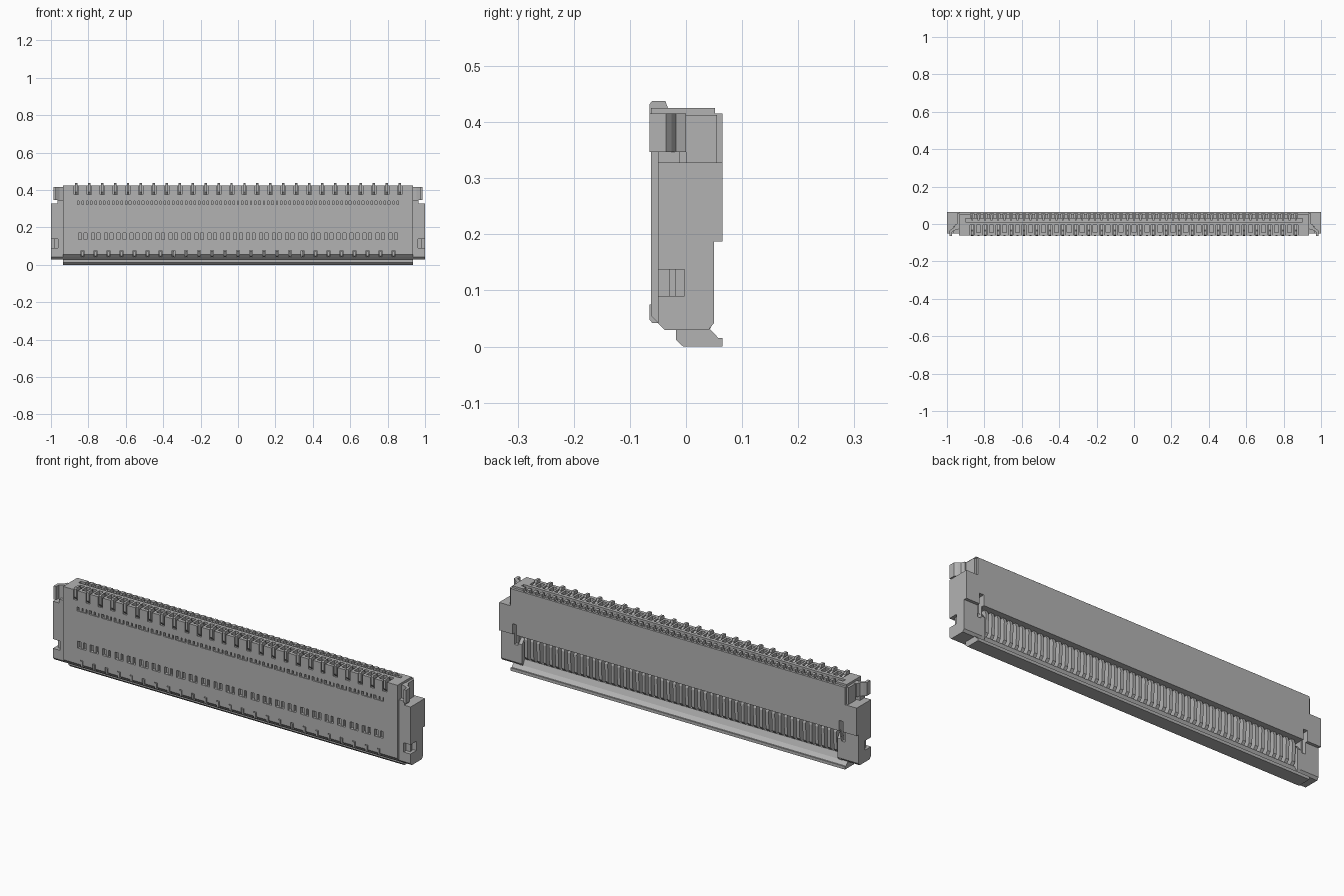
import bpy, bmesh
from mathutils import Vector

cube = bpy.data.objects.get("Cube")
if cube:
    bpy.data.objects.remove(cube, do_unlink=True)

grey = bpy.data.materials.new("plain_grey")
grey.use_nodes = True
grey.diffuse_color = (0.45, 0.45, 0.45, 1)
grey.node_tree.nodes["Principled BSDF"].inputs["Base Color"].default_value = (0.45, 0.45, 0.45, 1)


def finish(name, bm):
    bmesh.ops.recalc_face_normals(bm, faces=bm.faces)
    mesh = bpy.data.meshes.new(name)
    bm.to_mesh(mesh)
    bm.free()
    mesh.materials.append(grey)
    obj = bpy.data.objects.new(name, mesh)
    bpy.context.collection.objects.link(obj)
    return obj


def add_box(bm, x, y, z):
    made = bmesh.ops.create_cube(bm, size=1)["verts"]
    for v in made:
        v.co = Vector([(r[0] + r[1]) / 2 + c * (r[1] - r[0]) for r, c in zip((x, y, z), v.co)])


def boxes(name, items):
    bm = bmesh.new()
    for item in items:
        add_box(bm, *item)
    return finish(name, bm)


def add_prism(bm, points, lo, hi, axis="x"):
    def place(p, t):
        return (t, p[0], p[1]) if axis == "x" else (p[0], p[1], t)
    a = [bm.verts.new(place(p, lo)) for p in points]
    b = [bm.verts.new(place(p, hi)) for p in points]
    bm.faces.new(a)
    bm.faces.new(b[::-1])
    for i in range(len(a)):
        j = (i + 1) % len(a)
        bm.faces.new((a[i], b[i], b[j], a[j]))


def prism(name, points, spans, axis="x"):
    bm = bmesh.new()
    for lo, hi in spans:
        add_prism(bm, points, lo, hi, axis)
    return finish(name, bm)


def carve(obj, items):
    cutter = boxes("cutter", items)
    cutter.hide_render = True
    mod = obj.modifiers.new("carve", "BOOLEAN")
    mod.operation = "DIFFERENCE"
    mod.solver = "EXACT"
    mod.object = cutter
    bpy.context.view_layer.objects.active = obj
    bpy.ops.object.modifier_apply(modifier=mod.name)
    bpy.data.objects.remove(cutter, do_unlink=True)


def around(c, half):
    return (c - half, c + half)


def both(lo, hi):
    return [(lo, hi), (-hi, -lo)]


PITCH = 0.0692
outer = [(i - 12.5) * PITCH for i in range(26)]
inner = [(i - 12) * PITCH for i in range(25)]
every = sorted(outer + inner)

# Housing with the cable slot on top and the open contact bay at the back
housing = prism("housing", [(-0.062, 0.055), (-0.05, 0.042), (-0.038, 0.03), (0.04, 0.03),
                            (0.05, 0.042), (0.05, 0.187), (0.065, 0.187), (0.065, 0.415),
                            (0.052, 0.415), (0.052, 0.425), (-0.062, 0.425)], [(-0.935, 0.935)])
carve(housing, [((-0.9, 0.9), (0.012, 0.03), (0.25, 0.5)),
                ((-0.9, 0.9), (0.005, 0.1), (0, 0.187))]
      + [(s, (0.03, 0.1), (0.13, 0.24)) for s in both(0.902, 0.925)])

# Windows, contact notches and comb grooves
carve(housing,
      [(around(x, 0.028), (-0.1, -0.045), (0.322, 0.342)) for x in inner]
      + [(around(x, 0.023), (-0.1, -0.045), (0.135, 0.17)) for x in inner]
      + [(around(x, 0.008), (-0.1, -0.05), (0.02, 0.078)) for x in inner]
      + [(around(x, 0.012), (-0.1, -0.005), (0.375, 0.5)) for x in outer]
      + [(around(x, 0.011), (-0.045, -0.005), (0.39, 0.5)) for x in inner]
      + [(around(x, 0.009), (0.025, 0.055), (0.395, 0.5)) for x in every])

# Contacts seen through the windows
boxes("window_contacts",
      [(around(x + d, 0.008), (-0.057, -0.04), (0.32, 0.344)) for x in inner for d in (-0.011, 0.012)]
      + [(around(x, 0.007), (-0.057, -0.04), (0.133, 0.172)) for x in inner])

# Solder tails along the upper and lower front edges
prism("upper_tails", [(-0.065, 0.39), (-0.065, 0.432), (-0.06, 0.438), (-0.037, 0.438),
                      (-0.032, 0.425), (-0.005, 0.415), (-0.002, 0.37), (-0.05, 0.37)],
      [around(x, 0.0065) for x in outer])
prism("lower_tails", [(-0.065, 0.048), (-0.06, 0.042), (-0.045, 0.042), (-0.045, 0.075),
                      (-0.065, 0.075)], [around(x, 0.005) for x in inner])
boxes("comb_contacts", [(around(x, 0.005), (0.02, 0.05), (0.37, 0.412)) for x in every])

# Contact fingers and end blocks in the bay
prism("bay_fingers", [(0.0, 0.06), (0.03, 0.06), (0.042, 0.075), (0.045, 0.165),
                      (0.035, 0.19), (0.0, 0.19)], [around(x, 0.0085) for x in every])
prism("bay_end_blocks", [(0.0, 0.03), (0.042, 0.03), (0.05, 0.045), (0.05, 0.14),
                         (0.03, 0.165), (0.0, 0.165)], both(0.882, 0.905))

# Locking lever below the bay
prism("locking_lever", [(-0.018, 0.035), (-0.018, 0.012), (-0.005, 0), (0.065, 0), (0.065, 0.015),
                        (0.058, 0.015), (0.042, 0.032), (0.03, 0.06), (0.006, 0.06),
                        (0.006, 0.035)], [(-0.935, 0.935)])

# End ears with a side notch
ears = prism("end_ears", [(-0.05, 0.042), (-0.038, 0.03), (0.04, 0.03), (0.05, 0.042), (0.05, 0.187),
                          (0.065, 0.187), (0.065, 0.328), (-0.05, 0.328)], both(0.93, 1.0))
carve(ears, [(s, (-0.1, -0.003), (0.09, 0.137)) for s in both(0.962, 1.1)])
boxes("notch_clips", [(s, (-0.03, -0.018), (0.09, 0.137)) for s in both(0.955, 0.985)])

# Upper shoulders and curved metal hooks
boxes("upper_shoulders", [(s, (0.0, 0.055), (0.32, 0.413)) for s in both(0.925, 0.947)])
hook = [(0.93, 0.0), (0.955, 0.0), (0.962, -0.018), (0.975, -0.026), (0.986, -0.036),
        (0.986, -0.065), (0.972, -0.065), (0.972, -0.042), (0.955, -0.032), (0.93, -0.026)]
for side, sign in (("left", 1), ("right", -1)):
    tab = prism(side + "_hook", [(sign * x, y) for x, y in hook], [(0.347, 0.415)], "z")
boxes("hook_feet", [(s, (-0.05, -0.012), (0.32, 0.348)) for s in both(0.93, 0.965)])
